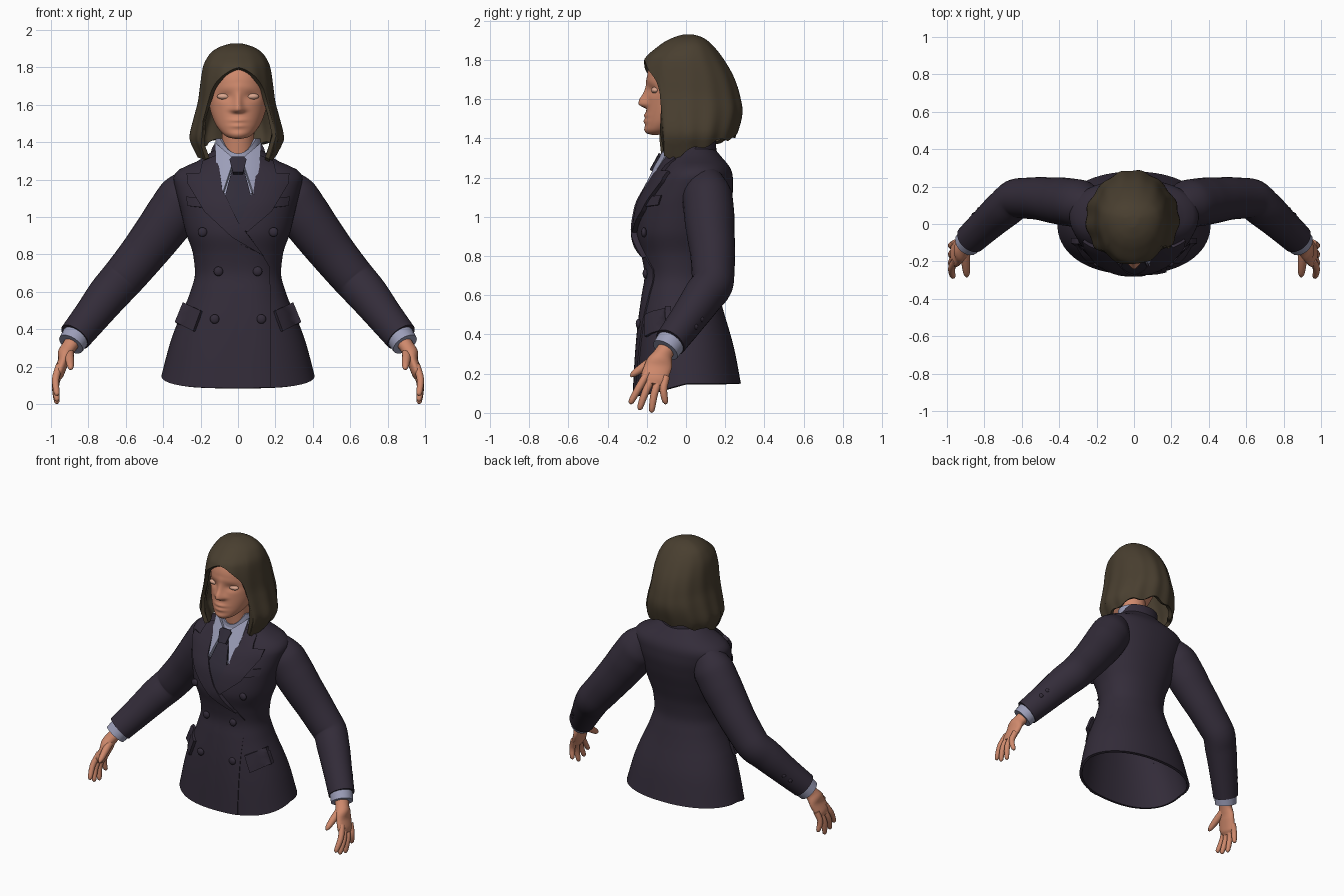
import bpy, bmesh, math
from mathutils import Vector

if "Cube" in bpy.data.objects:
    bpy.data.objects.remove(bpy.data.objects["Cube"])

def mat(name, c):
    m = bpy.data.materials.new(name)
    m.diffuse_color = (*c, 1)
    m.use_nodes = True
    m.node_tree.nodes["Principled BSDF"].inputs["Base Color"].default_value = m.diffuse_color
    return m

JACKET = mat("dark_plum_cloth", (.033, .025, .041))
TIE = mat("dark_tie_cloth", (.030, .025, .041))
SHIRT = mat("pale_blue_cotton", (.33, .34, .48))
SKIN = mat("skin", (.62, .25, .15))
EYE = mat("pale_eye", (.70, .38, .27))
HAIR = mat("brown_hair", (.066, .049, .029))

def interp(tab, t):
    """Smooth monotone interpolation of rows (key, value, value...)"""
    if t <= tab[0][0]: return tab[0][1:]
    if t >= tab[-1][0]: return tab[-1][1:]
    i = max(k for k in range(len(tab) - 1) if tab[k][0] <= t)
    out = []
    for c in range(1, len(tab[0])):
        sl = lambda k: (tab[k+1][c] - tab[k][c]) / (tab[k+1][0] - tab[k][0])
        def tan(k):
            if k == 0: return sl(0)
            if k == len(tab) - 1: return sl(k - 1)
            a, b = sl(k - 1), sl(k)
            return 0 if a * b <= 0 else 2 * a * b / (a + b)
        h = tab[i+1][0] - tab[i][0]
        u = (t - tab[i][0]) / h
        out.append((2*u**3 - 3*u*u + 1) * tab[i][c] + (u**3 - 2*u*u + u) * h * tan(i)
                   + (3*u*u - 2*u**3) * tab[i+1][c] + (u**3 - u*u) * h * tan(i + 1))
    return out

def finish(bm, name, m, thick=0, mirror=False, angle=45):
    me = bpy.data.meshes.new(name)
    bm.to_mesh(me)
    bm.free()
    ob = bpy.data.objects.new(name, me)
    bpy.context.collection.objects.link(ob)
    me.materials.append(m)
    bpy.ops.object.select_all(action='DESELECT')
    ob.select_set(True)
    bpy.context.view_layer.objects.active = ob
    if thick:
        md = ob.modifiers.new("thickness", 'SOLIDIFY')
        md.thickness, md.offset = thick, -1
        bpy.ops.object.modifier_apply(modifier=md.name)
    if mirror:
        md = ob.modifiers.new("mirror", 'MIRROR')
        md.use_mirror_merge = False
        bpy.ops.object.modifier_apply(modifier=md.name)
    bpy.ops.object.shade_smooth_by_angle(angle=math.radians(angle))
    return ob

def loft(name, rings, m, first=False, last=False, **kw):
    bm = bmesh.new()
    vs = [[bm.verts.new(p) for p in r] for r in rings]
    n = len(rings[0])
    for a, b in zip(vs, vs[1:]):
        for i in range(n):
            bm.faces.new((a[i], a[(i+1) % n], b[(i+1) % n], b[i]))
    if first: bm.faces.new(vs[0])
    if last: bm.faces.new(vs[-1])
    bmesh.ops.recalc_face_normals(bm, faces=bm.faces[:])
    return finish(bm, name, m, **kw)

def tube(name, pts, m, flat=1.0, n=20, steps=5):
    """Limb through points (x, y, z, radius); flat scales the y-ish radius"""
    tab = [(i, *p) for i, p in enumerate(pts)]
    s = [interp(tab, k / steps) for k in range((len(pts) - 1) * steps + 1)]
    rings = []
    for k, p in enumerate(s):
        t = (Vector(s[min(k+1, len(s)-1)][:3]) - Vector(s[max(k-1, 0)][:3])).normalized()
        u = Vector((0, 1, 0)) - t * t.y
        u.normalize()
        v = t.cross(u)
        rings.append([Vector(p[:3]) + p[3] * (u * flat * math.cos(a) + v * math.sin(a))
                      for a in (2 * math.pi * i / n for i in range(n))])
    return loft(name, rings, m, True, True, mirror=True)

def plate(name, poly, m, off, fun, thick=.03, mirror=False):
    """Flat outline (x, z) draped over the surface y = fun(x, z)"""
    bm = bmesh.new()
    f = bm.faces.new([bm.verts.new((x, 0, z)) for x, z in poly])
    f.normal_update()
    if f.normal.y > 0: f.normal_flip()
    for k in range(-12, 60):
        for no in ((1, 0, 0), (0, 0, 1)):
            bmesh.ops.bisect_plane(bm, geom=bm.verts[:] + bm.edges[:] + bm.faces[:],
                                   plane_co=[c * (k * .03 + .004) for c in no], plane_no=no)
    for v in bm.verts:
        v.co.y = fun(v.co.x, v.co.z) - off
    bmesh.ops.triangulate(bm, faces=bm.faces[:])
    return finish(bm, name, m, thick=thick, mirror=mirror)

def ball(name, loc, r, m):
    bm = bmesh.new()
    bmesh.ops.create_uvsphere(bm, u_segments=20, v_segments=12, radius=1)
    for v in bm.verts:
        v.co = Vector(loc) + Vector([a * b for a, b in zip(v.co, r)])
    return finish(bm, name, m, mirror=True)

# jacket body: height, half width, front y, back y
BODY = [(.085, .41, -.27, .28), (.3, .362, -.258, .245), (.45, .315, -.245, .21), (.6, .255, -.225, .17),
        (.7, .23, -.21, .15), (.8, .24, -.225, .16), (.92, .28, -.252, .19), (1.05, .31, -.235, .225),
        (1.15, .335, -.19, .24), (1.21, .345, -.155, .238), (1.25, .32, -.125, .225), (1.3, .215, -.10, .185),
        (1.36, .125, -.07, .135)]
N = 2.2

def spow(v): return math.copysign(abs(v) ** (2 / N), v)

def front(x, z):
    w, yf, yb = interp(BODY, z)
    c = (yf + yb) / 2
    q = min(abs(x) / w, .97)
    return c - (c - yf) * (1 - q ** N) ** (1 / N)

rings = []
for k in range(61):
    z = .085 + 1.275 * k / 60
    w, yf, yb = interp(BODY, z)
    c, h = (yf + yb) / 2, (yb - yf) / 2
    ring = []
    for i in range(72):
        a = 2 * math.pi * i / 72
        lift = .065 * min(1, 1 - math.cos(a)) ** 1.3 * max(0, 1 - (z - .085) / .4)
        ring.append((w * spow(math.sin(a)), c - h * spow(math.cos(a)), z + lift))
    rings.append(ring)
loft("jacket_body", rings, JACKET, thick=.018)

# sleeves, cuffs
tube("sleeves", [(.14, .09, 1.205, .055), (.235, .10, 1.16, .108), (.30, .11, 1.09, .138), (.355, .118, 1.01, .138),
                 (.42, .125, .92, .132), (.52, .137, .79, .122), (.615, .138, .675, .115), (.69, .085, .59, .11),
                 (.78, .005, .475, .098), (.872, -.08, .36, .088)], JACKET, flat=.93, n=28)
tube("shirt_cuffs", [(.85, -.06, .385, .078), (.893, -.105, .32, .072)], SHIRT)

# hands
tube("palms", [(.88, -.09, .34, .042), (.90, -.115, .30, .046), (.93, -.14, .24, .066), (.955, -.163, .175, .066),
               (.965, -.17, .14, .045)], SKIN, flat=1.05)
for v in bpy.data.objects["palms"].data.vertices:      # flatten the palm sideways
    s = 1 if v.co.x > 0 else -1
    t = min(1, max(0, (.32 - v.co.z) / .08))
    mid = s * (.885 + (.34 - v.co.z) * .42)
    v.co.x = mid + (v.co.x - mid) * (1 - .55 * t)
FINGERS = [(-.215, .175, -.28, .055), (-.19, .155, -.235, .025), (-.155, .145, -.175, .012), (-.122, .155, -.105, .055)]
for i, (y0, z0, y1, z1) in enumerate(FINGERS):
    tube(f"finger_{i + 1}", [(.955, y0 + .02, z0 + .03, .02), (.976, y0 * .6 + y1 * .4, z0 * .6 + z1 * .4, .019),
                             (.968, y1, z1, .014), (.965, y1 - .002, z1 - .010, .004)], SKIN, n=12, steps=3)
tube("thumbs", [(.905, -.13, .29, .026), (.90, -.20, .245, .024), (.895, -.265, .20, .017),
                (.894, -.283, .185, .005)], SKIN, n=12, steps=4)

# shirt front, collars and tie
def chest(x, z): return -.11 - .55 * (1.33 - z) + 2 * x * x

def collar(name, m, w, d, yc, low, front_top, back_top, spread, thick):
    rings = []
    for t in (0, .35, .7, 1):
        ring = []
        for i in range(40):
            a = 2 * math.pi * i / 40
            top = front_top + (back_top - front_top) * min(1, (1 - math.cos(a)) / spread)
            s = 1 - .07 * t
            ring.append((w * s * math.sin(a), yc - d * s * math.cos(a), low + (top - low) * t))
        rings.append(ring)
    loft(name, rings, m, thick=thick)

plate("shirt_front", [(-.11, 1.33), (.11, 1.33), (.05, 1.0), (-.05, 1.0)], SHIRT, .008, front)
collar("shirt_collar", SHIRT, .128, .115, .01, 1.26, 1.34, 1.42, .4, .015)
collar("jacket_collar", JACKET, .155, .12, .04, 1.24, 1.25, 1.40, 1.6, .02)
plate("collar_points", [(.125, 1.40), (.03, 1.32), (.035, 1.27), (.085, 1.12), (.115, 1.27)], SHIRT, .014, chest,
      .018, True)
plate("tie_blade", [(-.028, 1.27), (.028, 1.27), (.078, 1.08), (.04, .95), (-.04, .95), (-.078, 1.08)], TIE, .022, front)
plate("tie_knot", [(-.046, 1.31), (-.03, 1.325), (.03, 1.325), (.046, 1.31), (.028, 1.24), (-.028, 1.24)], TIE, .026,
      chest, .04)

# lapels, front overlap, pockets
LAPEL = [(.11, 1.335), (.19, 1.3), (.205, 1.235), (.275, 1.235), (.27, 1.18), (.18, 1.03)]
plate("under_lapel", LAPEL + [(.05, .92), (0, .95), (.085, 1.15)], JACKET, .024, front)
plate("over_lapel", [(-x, z) for x, z in LAPEL] + [(-.03, .89), (.14, .79), (.0, .975), (-.085, 1.15)],
      JACKET, .03, front, .036)
plate("front_overlap", [(.0, .86), (.13, .80), (.172, .73), (.175, .09), (.0, .09)], JACKET, 0,
      lambda x, z: front(x, z) - .009 * min(1, max(0, x / .12)), .012)
plate("breast_pockets", [(.17, 1.05), (.27, 1.06), (.278, 1.11), (.168, 1.10)], JACKET, .012, front, .025, True)
plate("pocket_flaps", [(.2, .5), (.295, .545), (.338, .44), (.24, .39)], JACKET, .022, front, .03, True)

# buttons
for i, (x, z) in enumerate([(.19, .92), (.105, .71), (.125, .455)]):
    ball(f"front_buttons_{i + 1}", (x, front(x, z) - .012, z), (.025, .014, .025), JACKET)
for i, p in enumerate([(.853, .047, .44), (.824, .076, .478)]):
    ball(f"sleeve_buttons_{i + 1}", p, (.016, .016, .016), JACKET)

# neck and head: height, half width, front y, back y
loft("neck", [[(r * math.sin(a), y - r * math.cos(a), z) for a in (2 * math.pi * i / 32 for i in range(32))]
              for r, y, z in ((.10, .02, 1.24), (.086, .0, 1.33), (.086, -.015, 1.42), (.09, -.02, 1.52))],
     SKIN, True, True)
HEAD = [(1.418, .015, -.175, -.14), (1.425, .05, -.198, -.09), (1.45, .085, -.208, -.03), (1.5, .122, -.206, .06),
        (1.58, .150, -.2, .13), (1.65, .160, -.197, .16), (1.72, .157, -.197, .17), (1.8, .14, -.175, .15),
        (1.86, .09, -.11, .1), (1.88, .02, -.03, .02)]

def g(v, c, s): return math.exp(-((v - c) / s) ** 2)

rings = []
for k in range(71):
    z = 1.418 + .462 * k / 70
    w, yf, yb = interp(HEAD, z)
    c, h = (yf + yb) / 2, (yb - yf) / 2
    ring = []
    for i in range(112):
        a = 2 * math.pi * i / 112
        x, y = w * math.sin(a), c - h * math.cos(a)
        if math.cos(a) > 0:
            nose = interp([(1.55, 0), (1.575, 1), (1.59, .98), (1.63, .5), (1.68, .12), (1.72, 0)], z)[0]
            y -= .042 * nose * g(x, 0, .02 + .014 * g(z, 1.575, .025))
            y -= g(x, 0, .042) * (.010 * g(z, 1.517, .011) + .010 * g(z, 1.487, .012))
            y += .014 * g(abs(x), .070, .04) * g(z, 1.645, .024)
            y -= .003 * g(x, 0, .11) * g(z, 1.695, .02) + .006 * g(x, 0, .04) * g(z, 1.44, .02)
        ring.append((x, y, z))
    rings.append(ring)
loft("head", rings, SKIN, True, True, angle=80)
ball("eyes", (.074, -.156, 1.645), (.038, .022, .017), EYE)

# bobbed hair: height, half width, front y, back y
SHAPE = [(1.28, .185, -.22, .20), (1.36, .225, -.23, .235), (1.42, .25, -.23, .26), (1.54, .225, -.235, .288),
         (1.62, .205, -.235, .275), (1.7, .195, -.238, .25), (1.8, .18, -.212, .195), (1.87, .145, -.14, .14),
         (1.905, .10, -.085, .10), (1.922, .055, -.04, .065), (1.928, .03, -.018, .04)]
EDGE = [(0, 1.80), (10, 1.79), (20, 1.772), (32, 1.74), (44, 1.69), (50, 1.62), (53, 1.48), (56, 1.31), (70, 1.30),
        (90, 1.34), (120, 1.375), (180, 1.42)]
half = list(range(0, 64, 2)) + list(range(64, 180, 4))
angles = half + [180] + [-a for a in reversed(half[1:])]
rings = []
for k in range(29):
    ring = []
    for d in angles:
        a = math.radians(d)
        low = interp(EDGE, abs(d - 4 * max(0, math.cos(a))))[0]
        if abs(d) > 60: low += .012 * math.sin(9 * a)
        z = 1.928 - (1.928 - low) * (k / 28) ** 1.6
        w, yf, yb = interp(SHAPE, z)
        wave = 1 + .025 * math.sin(13 * a + 1) * (1.928 - z) / .6
        mid = min(.03, (yf + yb) / 2 + .03)
        depth = (mid - yf) if math.cos(a) > 0 else (yb - mid)
        ring.append((-.008 + w * math.sin(a) * wave, mid - depth * math.cos(a) * wave, z))
    rings.append(ring)
loft("hair", rings, HAIR, first=True, thick=.025, angle=60)
